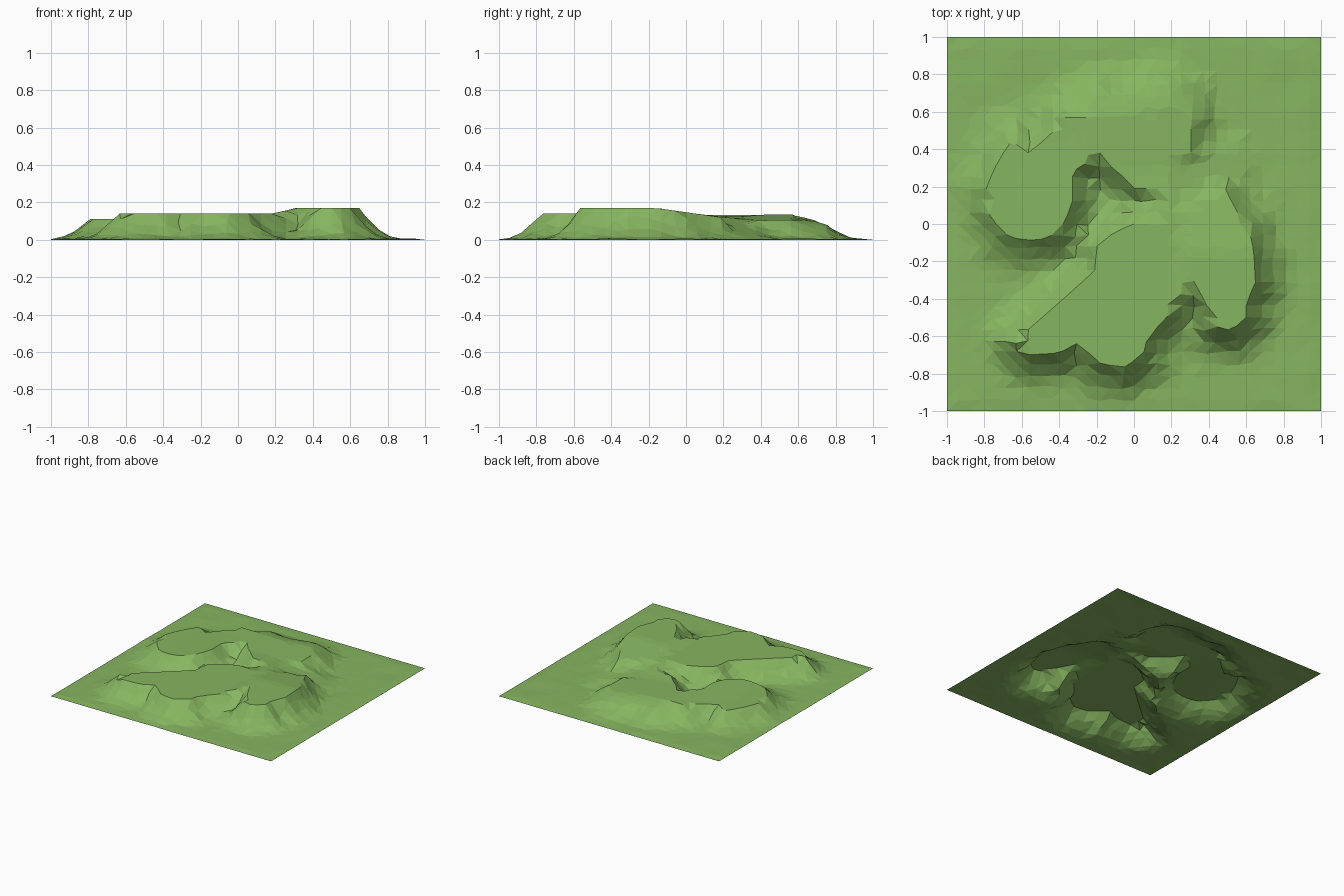
import bpy, bmesh, random
from mathutils import Vector, geometry, noise

random.seed(4)
default_cube = bpy.data.objects.get("Cube")
if default_cube:
    bpy.data.objects.remove(default_cube, do_unlink=True)

# Plateau rim, counter-clockwise from the front tongue
RIM = [Vector(p) for p in (
    (-.64, -.63), (-.57, -.7), (-.4, -.69), (-.29, -.63), (-.2, -.74), (-.06, -.77),
    (.05, -.7), (.07, -.61), (.22, -.45), (.24, -.38), (.33, -.35), (.38, -.4),
    (.41, -.54), (.52, -.57), (.6, -.5), (.6, -.41), (.65, -.33), (.64, -.14), (.61, -.01),
    (.54, .08), (.46, .25), (.36, .36), (.3, .45), (.31, .57), (.21, .64), (.05, .58),
    (-.25, .57), (-.38, .57), (-.45, .47), (-.58, .37), (-.65, .45), (-.72, .35),
    (-.79, .2), (-.78, .06), (-.7, -.05), (-.6, -.09), (-.48, -.08), (-.4, -.04),
    (-.33, .1), (-.33, .28), (-.2, .36), (-.1, .29), (0, .2), (.05, .1), (0, 0),
    (-.1, -.04), (-.2, -.12), (-.21, -.25), (-.4, -.42))]
CELLS = 32
STEP = 2 / CELLS

# Height share against distance from the rim: steep cliff and rounded back shoulder
CLIFF = ((0, 1), (.05, .6), (.1, .28), (.15, .1), (.21, .02), (.25, 0))
SHOULDER = ((0, 1), (.06, .9), (.13, .74), (.19, .3), (.25, .1), (.32, 0))

# Ramps: foot, head, foot height, head height, half width
RAMPS = ((Vector((.66, .4)), Vector((.2, .2)), 0, .115, .13),
         (Vector((-.12, .1)), Vector((.17, .11)), .03, .128, .08))


def clamp(t):
    return max(0, min(1, t))


def nearest_on_rim(p):
    """Return the closest rim point and the distance, negative inside."""
    best, inside = None, False
    for a, b in zip(RIM, RIM[1:] + RIM[:1]):
        _, t = geometry.intersect_point_line(p, a, b)
        q = a.lerp(b, clamp(t))
        if best is None or (p - q).length < (p - best).length:
            best = q
        if (a.y > p.y) != (b.y > p.y) and p.x < a.x + (p.y - a.y) / (b.y - a.y) * (b.x - a.x):
            inside = not inside
    d = (p - best).length
    return best, -d if inside else d


def top_height(p):
    """Plateau level: high right lobe, low left lobe, back sinking to the left side."""
    right = clamp((p.x - .2) / .1) * clamp((.05 - p.y) / .2)
    left = clamp((-.25 - p.x) / .35) * clamp((p.y + .25) / .1) * clamp((.75 - p.y) / .3)
    sag = clamp((p.x + .35) / .6) * clamp((p.y - .05) / .25)
    return .14 + .029 * right - .029 * left - .035 * sag


def drop(profile, d):
    """Share of the height left at a distance outside the rim."""
    for (d0, h0), (d1, h1) in zip(profile, profile[1:]):
        if d < d1:
            return h0 + (h1 - h0) * (d - d0) / (d1 - d0)
    return 0


def add_ramps(p, z):
    """Blend the height towards each ramp that covers the point."""
    for foot, head, low, high, half_width in RAMPS:
        _, t = geometry.intersect_point_line(p, foot, head)
        side = (p - foot.lerp(head, t)).length
        if 0 < t < 1:
            weight = clamp((half_width - side) / .06)
            z += (low + (high - low) * t - z) * weight
    return z


# Terrain sheet
bm = bmesh.new()
bmesh.ops.create_grid(bm, x_segments=CELLS, y_segments=CELLS, size=1)
for v in bm.verts:
    p = v.co.xy
    border = v.is_boundary
    if not border:
        p += Vector((random.uniform(-1, 1), random.uniform(-1, 1))) * STEP * .14
    rim, d = nearest_on_rim(p)
    # Pull nearby points onto the rim for a crisp cliff edge
    if abs(d) < STEP * .42:
        p, d = rim, 0
    z = top_height(p)
    if d > 0:
        back = clamp((p.y - .45) / .1) * clamp((p.x + .4) / .2) * clamp((.42 - p.x) / .2)
        rough = d * (1 + .25 * noise.noise(Vector((p.x * 7, p.y * 7, 1))))
        ground = 0 if border else .004 + .005 * noise.noise(Vector((p.x * 6, p.y * 6, 3)))
        share = drop(CLIFF, rough) * (1 - back) + drop(SHOULDER, rough) * back
        z = max(z * share, ground, 0)
    v.co = (p.x, p.y, add_ramps(p, z))
bmesh.ops.triangulate(bm, faces=bm.faces[:])
bmesh.ops.recalc_face_normals(bm, faces=bm.faces[:])
if sum(f.normal.z for f in bm.faces) < 0:
    bmesh.ops.reverse_faces(bm, faces=bm.faces[:])

mesh = bpy.data.meshes.new("terrain")
bm.to_mesh(mesh)
bm.free()
terrain = bpy.data.objects.new("terrain", mesh)
bpy.context.collection.objects.link(terrain)

# Grass colour
grass = bpy.data.materials.new("grass green")
grass.use_nodes = True
color = (.24, .465, .117, 1)
grass.diffuse_color = color
grass.node_tree.nodes["Principled BSDF"].inputs["Base Color"].default_value = color
mesh.materials.append(grass)
